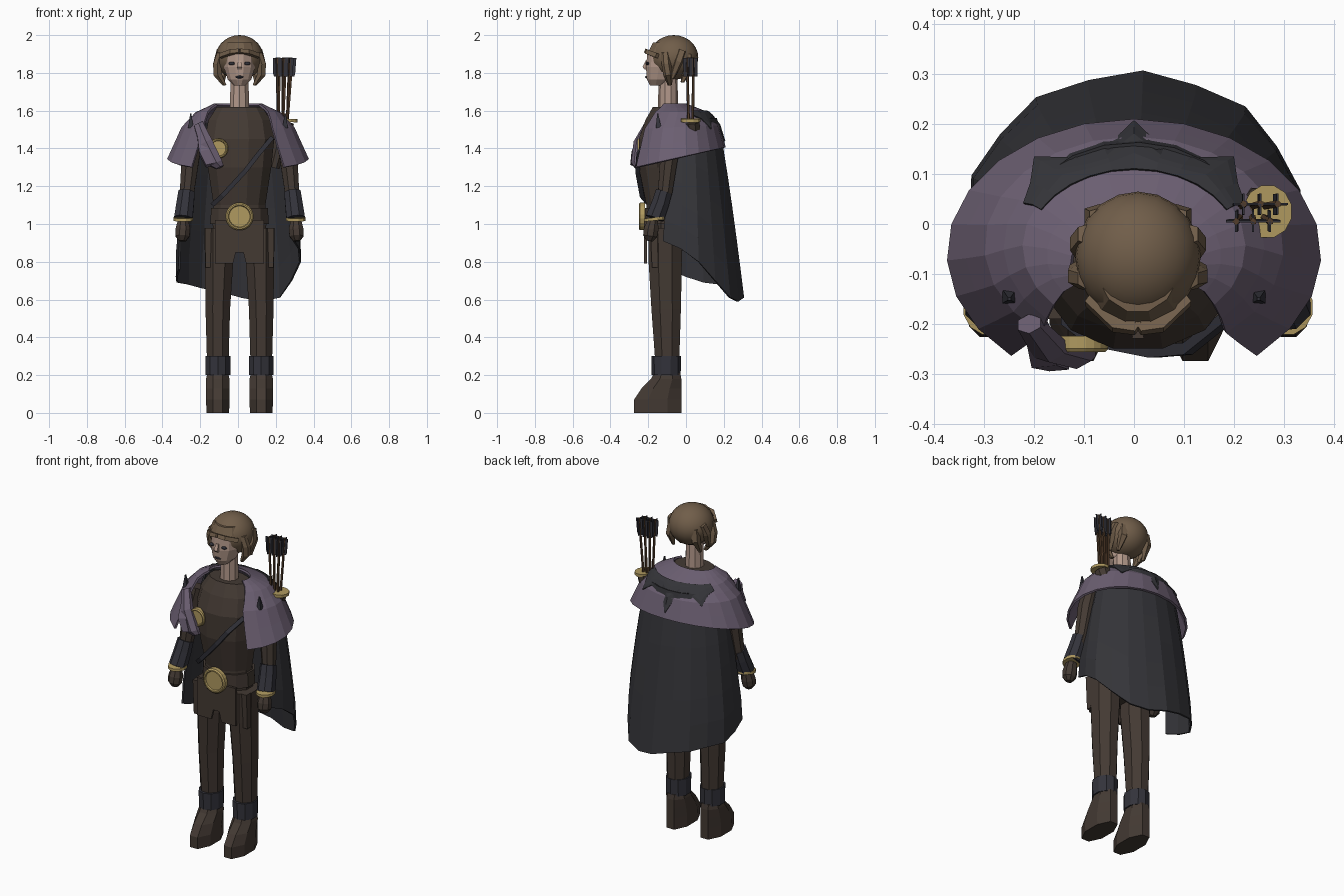
import bpy, math
from mathutils import Vector

if "Cube" in bpy.data.objects:
    bpy.data.objects.remove(bpy.data.objects["Cube"])

mats = {}
def mat(name, hexcol):
    lin = [(int(hexcol[i:i + 2], 16) / 255) ** 2.2 for i in (0, 2, 4)]
    m = bpy.data.materials.new(name)
    m.diffuse_color = (*lin, 1)
    m.use_nodes = True
    m.node_tree.nodes["Principled BSDF"].inputs["Base Color"].default_value = m.diffuse_color
    mats[name] = m
for k, h in dict(leather="453c36", dark="36363d", cloth="37373b", mantle="6b5f71",
                 hair="705e4b", skin="b09688", gold="ae9860", shaft="55402f").items():
    mat(k, h)

def make(name, col, verts, faces, mirror=False, solid=0):
    me = bpy.data.meshes.new(name)
    me.from_pydata(verts, [], faces)
    me.materials.append(mats[col])
    ob = bpy.data.objects.new(name, me)
    bpy.context.collection.objects.link(ob)
    if solid:
        m = ob.modifiers.new("thickness", 'SOLIDIFY')
        m.thickness, m.offset = solid, 0
    if mirror:
        ob.modifiers.new("mirror", 'MIRROR')
    return ob

def loft(name, col, rings, n=8, axis=None, mirror=False):
    """Skin rings (x, y, z, rx, ry) lying across the given axis."""
    d = Vector(axis or (0, 0, 1)).normalized()
    u = Vector((1, 0, 0))
    u = (u - d * u.dot(d)).normalized()
    v, k = d.cross(u), 1 / math.cos(math.pi / n)
    verts, faces = [], []
    for x, y, z, rx, ry in rings:
        for i in range(n):
            a = (i + .5) * 2 * math.pi / n
            verts.append(Vector((x, y, z)) + u * rx * k * math.cos(a) + v * ry * k * math.sin(a))
    for r in range(len(rings) - 1):
        for i in range(n):
            j = (i + 1) % n
            faces.append((r * n + i, r * n + j, r * n + n + j, r * n + n + i))
    faces.append(tuple(reversed(range(n))))
    faces.append(tuple(range(len(verts) - n, len(verts))))
    return make(name, col, verts, faces, mirror)

def limb(name, col, pts, n=6, flat=1, mirror=False):
    """Loft through points (x, y, z, r), across the overall direction."""
    d = Vector(pts[-1][:3]) - Vector(pts[0][:3])
    return loft(name, col, [(*p[:3], p[3], p[3] * flat) for p in pts], n, d, mirror)

def grid(name, col, rows, solid):
    w = len(rows[0])
    faces = [(r * w + i, r * w + i + 1, r * w + w + i + 1, r * w + w + i)
             for r in range(len(rows) - 1) for i in range(w - 1)]
    return make(name, col, [p for row in rows for p in row], faces, solid=solid)

def ball(name, col, loc, scale, seg=12, rings=8, smooth=False):
    bpy.ops.mesh.primitive_uv_sphere_add(segments=seg, ring_count=rings, location=loc)
    ob = bpy.context.object
    ob.name, ob.scale = name, scale
    ob.data.materials.append(mats[col])
    if smooth:
        bpy.ops.object.shade_smooth()
    return ob

def medallion(name, x, y, z, r):
    """Stepped disc facing the front."""
    loft(name, "gold", [(x, y + .02, z, r, r), (x, y - .005, z, r, r), (x, y - .012, z, r * .9, r * .9),
         (x, y - .012, z, r * .8, r * .8), (x, y - .004, z, r * .75, r * .75),
         (x, y - .004, z, r * .3, r * .3)], 20, (0, -1, 0))

# boots, ankle bands, legs
loft("boot", "leather", [(.115, -.15, 0, .06, .125), (.115, -.15, .07, .062, .125), (.115, -.13, .13, .062, .105),
     (.115, -.105, .18, .062, .08), (.115, -.1, .21, .055, .07)], 8, mirror=True)
loft("ankle_band", "dark", [(.115, -.105, .2, .066, .073), (.115, -.105, .3, .066, .075)], 10, mirror=True)
loft("leg", "leather", [(.115, -.1, .19, .05, .06), (.115, -.1, .3, .058, .065), (.115, -.105, .55, .065, .078),
     (.108, -.11, .8, .075, .088), (.108, -.11, .98, .078, .09)], 8, mirror=True)

# hips, torso, belt
loft("hips", "leather", [(0, -.1, .86, .13, .085), (0, -.1, 1.03, .145, .105)], 10)
loft("torso", "leather", [(0, -.1, 1.0, .146, .11), (0, -.1, 1.1, .137, .11), (0, -.11, 1.3, .168, .14),
     (0, -.11, 1.45, .184, .14), (0, -.1, 1.55, .165, .115), (0, -.095, 1.62, .12, .08)], 12)
loft("belt", "leather", [(0, -.1, 1.0, .155, .122), (0, -.1, 1.085, .15, .122)], 12)
medallion("belt_buckle", 0, -.238, 1.04, .073)
outline = [(-.13, .79), (-.035, .79), (-.02, .85), (.02, .85), (.035, .79), (.13, .79), (.13, 1.02), (-.13, 1.02)]
make("front_skirt", "leather", [(x, -.215, z) for x, z in outline], [tuple(range(8))], solid=.015)
loft("hip_panel", "leather", [(.163, -.13, .77, .018, .05), (.16, -.13, .98, .022, .06)], 4, mirror=True)
limb("chest_strap", "dark", [(-.145, -.19, 1.1, .012), (-.09, -.232, 1.15, .012), (.03, -.256, 1.28, .012),
     (.1, -.25, 1.37, .012), (.175, -.19, 1.46, .012)], 4)

# arms, bracers, hands
limb("arm", "leather", [(.225, -.08, 1.5, .04), (.26, -.09, 1.35, .047), (.278, -.11, 1.17, .038),
     (.285, -.13, 1.1, .038)], 8, mirror=True)
limb("bracer", "dark", [(.28, -.118, 1.17, .043), (.287, -.135, 1.11, .046), (.297, -.165, 1.03, .049)], 8, mirror=True)
loft("wrist_ring", "gold", [(.298, -.167, 1.018, .052, .055), (.298, -.167, 1.034, .052, .055)], 12, (0, -.1, 1), True)
limb("hand", "leather", [(.302, -.193, .91, .018), (.302, -.19, .935, .037), (.3, -.185, .97, .039),
     (.298, -.175, 1.02, .028)], 8, mirror=True)

# neck, head, face
loft("neck", "skin", [(0, -.095, 1.58, .052, .052), (0, -.095, 1.78, .047, .047)], 10)
loft("head", "skin", [(0, -.15, 1.732, .03, .04), (0, -.135, 1.765, .062, .072), (0, -.118, 1.83, .083, .094),
     (0, -.11, 1.91, .083, .094)], 12)
limb("nose", "skin", [(0, -.205, 1.865, .008), (0, -.218, 1.83, .012), (0, -.21, 1.818, .01)], 4)
ball("mouth", "dark", (0, -.203, 1.778), (.024, .014, .008), 8, 6)
for s in (-1, 1):
    ball("eye", "dark", (s * .042, -.205, 1.85), (.018, .01, .009), 8, 6)

# hair
ball("hair_cap", "hair", (0, -.065, 1.882), (.126, .13, .118), 20, 14, True)
loft("hair_brow", "hair", [(0, -.1, 1.885, .097, .1), (0, -.095, 1.91, .1, .105), (0, -.085, 1.96, .08, .09)], 12)
limb("fringe", "hair", [(0, -.21, 1.915, .011), (.045, -.203, 1.91, .012), (.1, -.15, 1.89, .012)], 4, mirror=True)
limb("side_lock", "hair", [(.1, -.11, 1.91, .02), (.118, -.105, 1.85, .022), (.115, -.095, 1.79, .022),
     (.08, -.085, 1.735, .01)], 6, mirror=True)
limb("ear_lock", "hair", [(.1, -.02, 1.92, .02), (.116, -.04, 1.86, .02), (.106, -.075, 1.77, .01)], 5, mirror=True)
limb("nape_lock", "hair", [(.075, .01, 1.9, .022), (.085, .015, 1.83, .022), (.09, -.02, 1.75, .008)], 5, mirror=True)

# the body stands slightly off the middle of the cloak
for ob in bpy.context.scene.objects:
    ob.location.x += .008

# shoulder mantle, open at the front
RINGS = [(1.632, 1.632, .125, .08, -.08, 62), (1.59, 1.585, .22, .165, -.045, 46),
         (1.5, 1.52, .295, .215, -.045, 38), (1.285, 1.405, .37, .265, -.06, 41)]
def mantle_pt(t, s, off=0):
    i = min(int(s * 3), 2)
    f = s * 3 - i
    zf, zb, rx, ry, cy, op = [a + (b - a) * f for a, b in zip(RINGS[i], RINGS[i + 1])]
    a = math.radians(op + t * (360 - 2 * op))
    z = zf + (zb - zf) * (1 - math.cos(a)) / 2
    return ((rx + off) * math.sin(a), cy - (ry + off) * math.cos(a), z + off * .6)
grid("shoulder_mantle", "mantle", [[mantle_pt(i / 18, s / 6) for i in range(19)] for s in range(7)], .012)

# jagged dark collar lying on the back of the mantle
tips = [.42, .5, .72, .48, .5, .92, .5, .48, .72, .5, .42]
grid("jagged_collar", "cloth", [[mantle_pt(.27 + .046 * i, .28 + (e - .28) * k / 5, .009)
     for i, e in enumerate(tips)] for k in range(6)], .006)

# mantle spikes, scarf end and brooch
limb("mantle_spike", "dark", [(.25, -.145, 1.51, .014), (.25, -.15, 1.585, .003)], 4, mirror=True)
limb("scarf_end", "mantle", [(-.21, -.2, 1.53, .025), (-.17, -.25, 1.43, .035), (-.115, -.265, 1.32, .033),
     (-.095, -.26, 1.3, .02)], 6, .7)
limb("scarf_fold", "mantle", [(-.2, -.2, 1.5, .02), (-.18, -.262, 1.38, .026), (-.15, -.275, 1.31, .02)], 4)
medallion("brooch", -.105, -.245, 1.4, .053)

# long cloak with a slanted hem, reaching forward behind the arms
hem = [.91, .87, .8, .70, .61, .59, .61, .64, .66, .68, .69, .72, .76]
rows = []
for k in range(7):
    f, row = k / 6, []
    for i, h in enumerate(hem):
        a = math.radians(62 + 230 * i / 12)
        rx = .21 + .12 * min(1, f * 1.15) ** .6
        ry = .145 + .14 * f ** .8
        wave = 1 + .015 * f * (-1) ** i
        row.append((rx * wave * math.sin(a), .014 - ry * wave * math.cos(a), 1.56 + (h - 1.56) * f))
    rows.append(row)
grid("cloak", "cloth", rows, .01)

# quiver and arrows
limb("quiver", "leather", [(.19, .05, 1.3, .03), (.255, .03, 1.54, .042)], 8)
loft("quiver_rim", "gold", [(.268, .025, 1.54, .048, .052), (.268, .025, 1.557, .048, .052)], 12, (.05, 0, 1))
for row in range(2):
    for c in range(3):
        base = Vector((.215 + .022 * c, .015 + .02 * row, 1.5))
        top = Vector((.205 + .034 * c + .015 * row, .005 + .035 * row, 1.88))
        limb("arrow_shaft", "shaft", [(*base, .006), (*top, .006)], 5)
        for w, dpt in ((.021, .002), (.002, .021)):
            p = base.lerp(top, .74)
            loft("arrow_fletching", "dark", [(*p, w * .8, dpt), (*p.lerp(top, .15), w, dpt), (*top, w, dpt)], 4, top - base)
